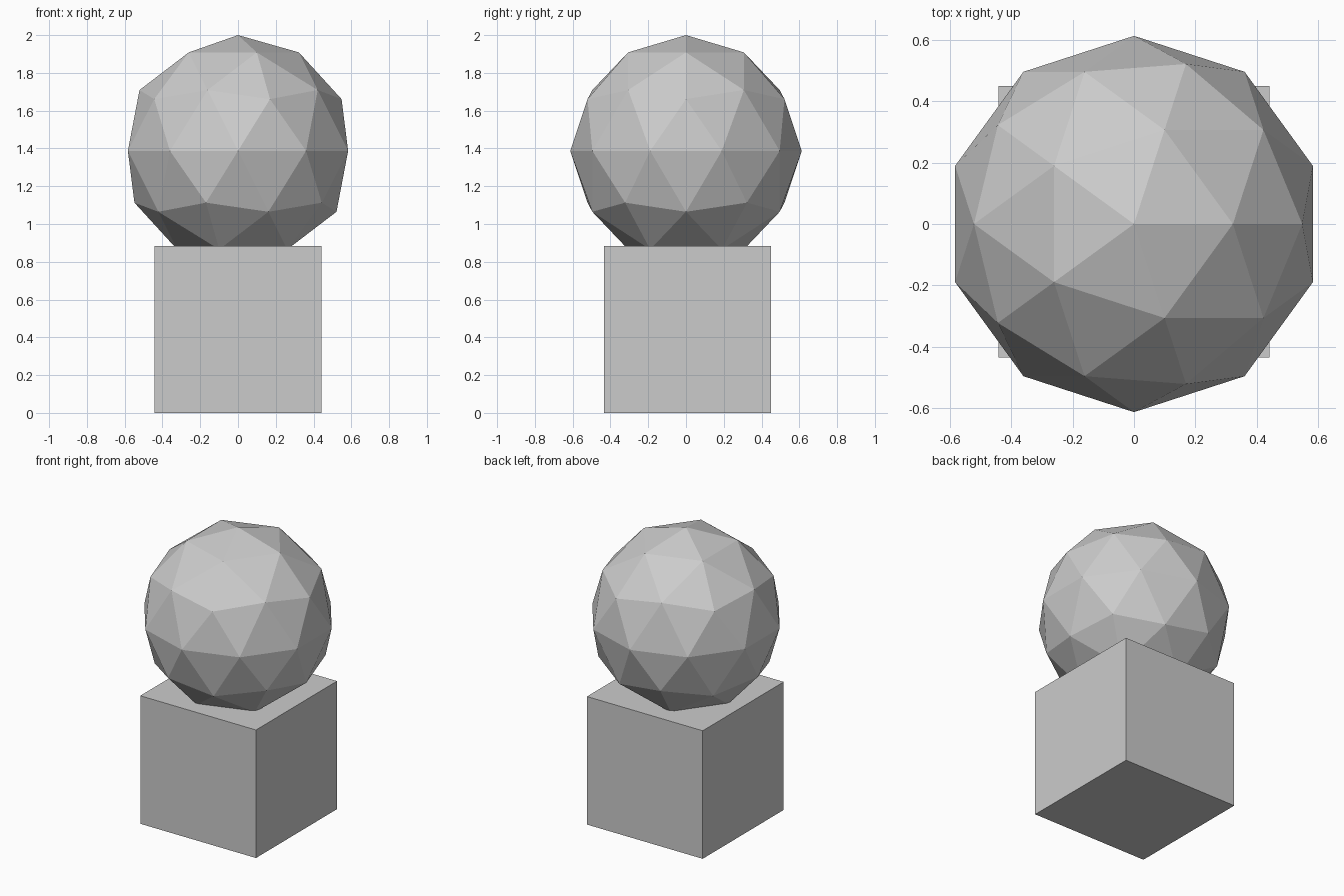
import bpy

if "Cube" in bpy.data.objects:
    bpy.data.objects.remove(bpy.data.objects["Cube"])

BLOCK = 0.884    # edge length of the base block
RADIUS = 0.613   # radius of the faceted ball

# Base block
bpy.ops.mesh.primitive_cube_add(size=BLOCK, location=(0, 0.007, BLOCK / 2))
bpy.context.object.name = "base_block"

# Faceted ball, sunk slightly into the block
bpy.ops.mesh.primitive_ico_sphere_add(subdivisions=2, radius=RADIUS,
                                      location=(0, 0, 2 - RADIUS))
bpy.context.object.name = "faceted_ball"
bpy.ops.object.shade_flat()
